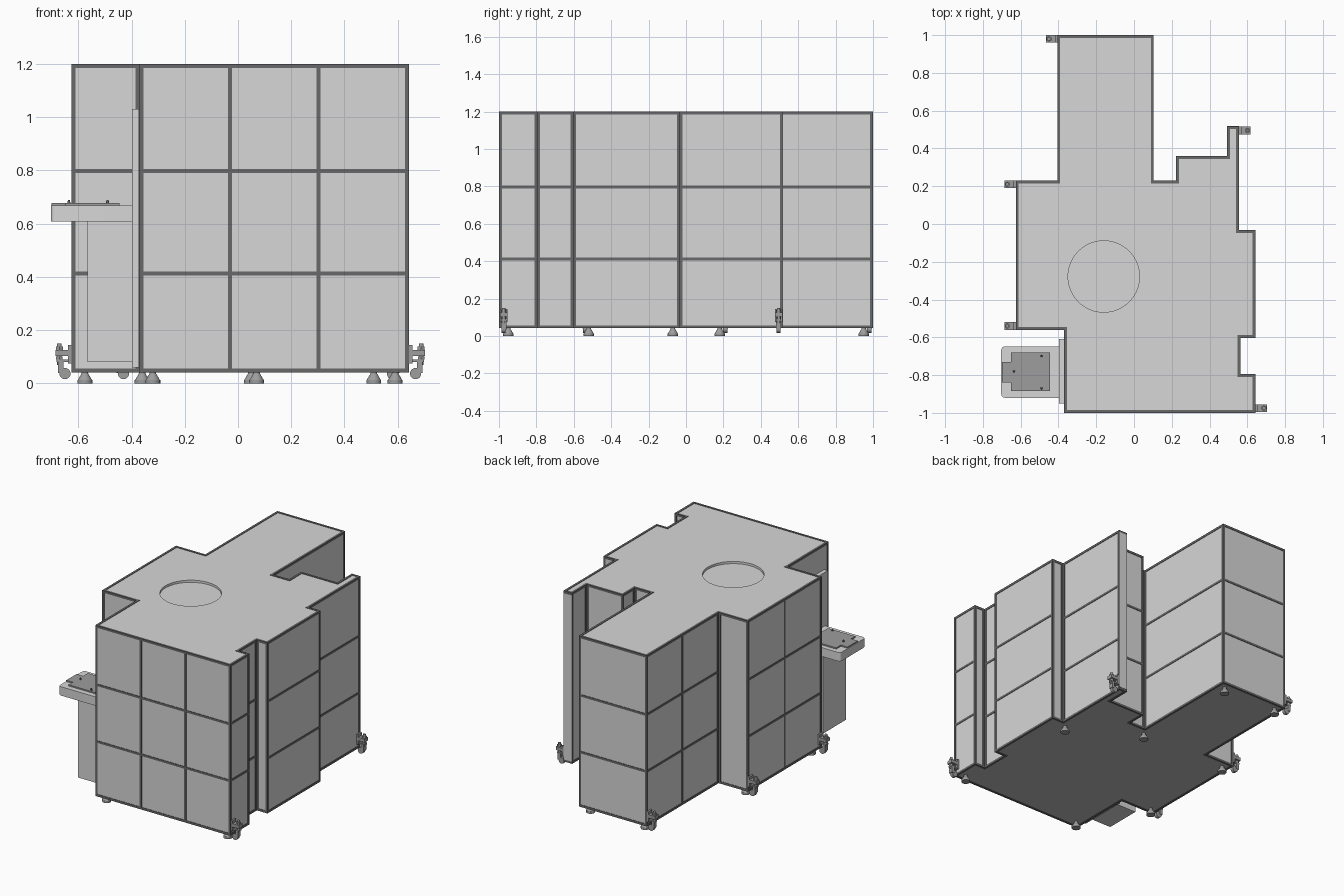
import bpy, bmesh
from math import pi
from mathutils import Vector, Matrix

if "Cube" in bpy.data.objects:
    bpy.data.objects.remove(bpy.data.objects["Cube"])


def material(name, v):
    m = bpy.data.materials.new(name)
    m.use_nodes = True
    m.diffuse_color = (v, v, v, 1)
    bsdf = m.node_tree.nodes["Principled BSDF"]
    bsdf.inputs["Base Color"].default_value = (v, v, v, 1)
    bsdf.inputs["Roughness"].default_value = 0.6
    return m


LIGHT = material("light grey panel", 0.68)
UNDER = material("grey underside", 0.5)
DARK = material("dark grey frame", 0.14)
METAL = material("mid grey metal", 0.34)


def finish(name, bm, *mats, smooth=False):
    bmesh.ops.recalc_face_normals(bm, faces=bm.faces)
    mesh = bpy.data.meshes.new(name)
    bm.to_mesh(mesh)
    bm.free()
    for m in mats:
        mesh.materials.append(m)
    ob = bpy.data.objects.new(name, mesh)
    bpy.context.collection.objects.link(ob)
    bpy.ops.object.select_all(action='DESELECT')
    ob.select_set(True)
    bpy.context.view_layer.objects.active = ob
    if smooth:
        bpy.ops.object.shade_smooth_by_angle()
    return ob


def box(bm, a, b):
    # Box between two opposite corners, given in any order
    a, b = Vector(a), Vector(b)
    size = [abs(v) for v in b - a]
    mat = Matrix.Translation((a + b) / 2) @ Matrix.Diagonal((*size, 1))
    bmesh.ops.create_cube(bm, size=1, matrix=mat)


def cone(bm, pos, r1, r2, depth, axis=None, sides=20):
    # Cylinder or cone starting at pos and rising, or centred on pos along y
    mat = Matrix.Translation(pos)
    mat = mat @ (Matrix.Rotation(pi / 2, 4, 'X') if axis == 'Y'
                 else Matrix.Translation((0, 0, depth / 2)))
    bmesh.ops.create_cone(bm, cap_ends=True, segments=sides, radius1=r1,
                          radius2=r2, depth=depth, matrix=mat)


# Footprint: corner x, corner y, panel columns on the wall that follows (0 = plain)
WALLS = [(-.37, -1, 3), (.643, -1, 1), (.643, -.795, 0), (.564, -.795, 1),
         (.564, -.603, 0), (.643, -.603, 1), (.643, -.033, 0), (.556, -.033, 1),
         (.556, .517, 0), (.492, .517, 0), (.492, .36, 1), (.222, .36, 0),
         (.222, .23, 0), (.104, .23, 1), (.104, 1, 1), (-.406, 1, 2),
         (-.406, .23, 0), (-.626, .23, 2), (-.626, -.56, 1), (-.37, -.56, 1)]
BASE, TOP, BAR, RECESS = .042, 1.2, .015, .003
RAILS = [BASE, .405, .79, TOP - BAR]
N = len(WALLS)
CORNERS = [Vector((x, y, 0)) for x, y, _ in WALLS]
ALONG = [(CORNERS[(i + 1) % N] - CORNERS[i]).normalized() for i in range(N)]
INWARD = [Vector((-d.y, d.x, 0)) for d in ALONG]
CONCAVE = [ALONG[i - 1].cross(ALONG[i]).z < 0 for i in range(N)]

# Panelled cabinet body, set just inside the frame
bm = bmesh.new()
floor = bm.faces.new([bm.verts.new(CORNERS[i] + (INWARD[i - 1] + INWARD[i]) * RECESS
                                   + Vector((0, 0, BASE + RECESS))) for i in range(N)])
roof = bmesh.ops.extrude_face_region(bm, geom=[floor], use_keep_orig=True)
bmesh.ops.translate(bm, vec=(0, 0, TOP - BASE - 2 * RECESS),
                    verts=[g for g in roof["geom"] if isinstance(g, bmesh.types.BMVert)])
bmesh.ops.recalc_face_normals(bm, faces=bm.faces)
for f in bm.faces:
    f.material_index = int(f.normal.z < -.9)
body = finish("cabinet_body", bm, LIGHT, UNDER)

# Round recess in the roof
bm = bmesh.new()
cone(bm, (-.16, -.278, TOP - .018), .189, .189, .1, sides=64)
cutter = finish("roof_recess_cutter", bm, LIGHT)
cutter.hide_render = True
cut = body.modifiers.new("recess", 'BOOLEAN')
cut.operation, cut.solver, cut.object = 'DIFFERENCE', 'EXACT', cutter
bpy.context.view_layer.objects.active = body
bpy.ops.object.modifier_apply(modifier=cut.name)
bpy.data.objects.remove(cutter)

# Frame: rails along each wall, posts at its ends and between its columns
bm = bmesh.new()
UP = Vector((0, 0, 1))
for i, (_, _, cols) in enumerate(WALLS):
    j = (i + 1) % N
    start, end, d = CORNERS[i], CORNERS[j], ALONG[i]
    inner = INWARD[i] * BAR
    for z in (RAILS if cols else [RAILS[0], RAILS[-1]]):
        box(bm, start - d * BAR * CONCAVE[i] + UP * z,
            end + d * BAR * CONCAVE[j] + inner + UP * (z + BAR))
    step = ((end - start).length - BAR) / max(cols, 1)
    for c in range(max(cols, 1) + 1):
        foot = start + d * c * step
        box(bm, foot + UP * BASE, foot + d * BAR + inner + UP * TOP)
finish("cabinet_frame", bm, DARK)

# Plain cover on the end of the narrow rear fin
bm = bmesh.new()
box(bm, (.493, .51, BASE + BAR), (.555, .519, TOP - BAR))
finish("fin_end_cover", bm, LIGHT)

# Levelling feet
for n, (x, y) in enumerate([(-.32, -.95), (.59, -.95), (-.575, -.52), (.51, -.07),
                            (-.575, .18), (.07, .18), (-.36, .95), (.05, .95)]):
    bm = bmesh.new()
    cone(bm, (x, y, 0), .028, .028, .014)
    cone(bm, (x, y, .014), .026, .012, .024)
    cone(bm, (x, y, .036), .012, .012, .012)
    finish(f"levelling_foot_{n + 1}", bm, METAL, smooth=True)

# Side casters: wall plate, arms, jack bolt, fork and wheel
for n, (x, y, s) in enumerate([(-.406, .98, -1), (-.626, .21, -1), (-.626, -.54, -1),
                               (.556, .495, 1), (.643, -.975, 1)]):
    bm = bmesh.new()

    def part(x0, x1, half, z0, z1):
        box(bm, (x + s * x0, y - half, z0), (x + s * x1, y + half, z1))

    part(0, .012, .02, .075, .145)
    part(0, .06, .02, .104, .126)
    part(0, .056, .012, .08, .09)
    part(.03, .05, .014, .04, .085)
    cone(bm, (x + s * .045, y, .07), .009, .009, .08)
    cone(bm, (x + s * .045, y, .126), .015, .015, .012, sides=6)
    cone(bm, (x + s * .045, y, .09), .014, .014, .012, sides=6)
    cone(bm, (x + s * .024, y, .037), .021, .021, .022, axis='Y')
    finish(f"side_caster_{n + 1}", bm, METAL, smooth=True)

# Operator console: mounting plate, column, rounded shelf
bm = bmesh.new()
box(bm, (-.398, -.95, .06), (-.371, -.61, 1.03))
finish("console_mounting_plate", bm, LIGHT)
bm = bmesh.new()
box(bm, (-.565, -.908, .08), (-.395, -.66, .615))
finish("console_column", bm, LIGHT)
bm = bmesh.new()
box(bm, (-.703, -.92, .608), (-.395, -.648, .668))
outer = [e for e in bm.edges if all(v.co.x < -.6 for v in e.verts)
         and abs(e.verts[0].co.z - e.verts[1].co.z) > .01]
bmesh.ops.bevel(bm, geom=outer, offset=.02, segments=5, affect='EDGES', profile=.5)
finish("console_shelf", bm, LIGHT, smooth=True)

# Fixture plate with locating pins
bm = bmesh.new()
box(bm, (-.65, -.885, .666), (-.445, -.68, .677))
box(bm, (-.7, -.84, .666), (-.65, -.73, .677))
finish("fixture_plate", bm, METAL)
bm = bmesh.new()
for x, y in [(-.635, -.78), (-.49, -.70), (-.49, -.87)]:
    cone(bm, (x, y, .675), .006, .004, .014, sides=12)
finish("locating_pins", bm, DARK, smooth=True)
